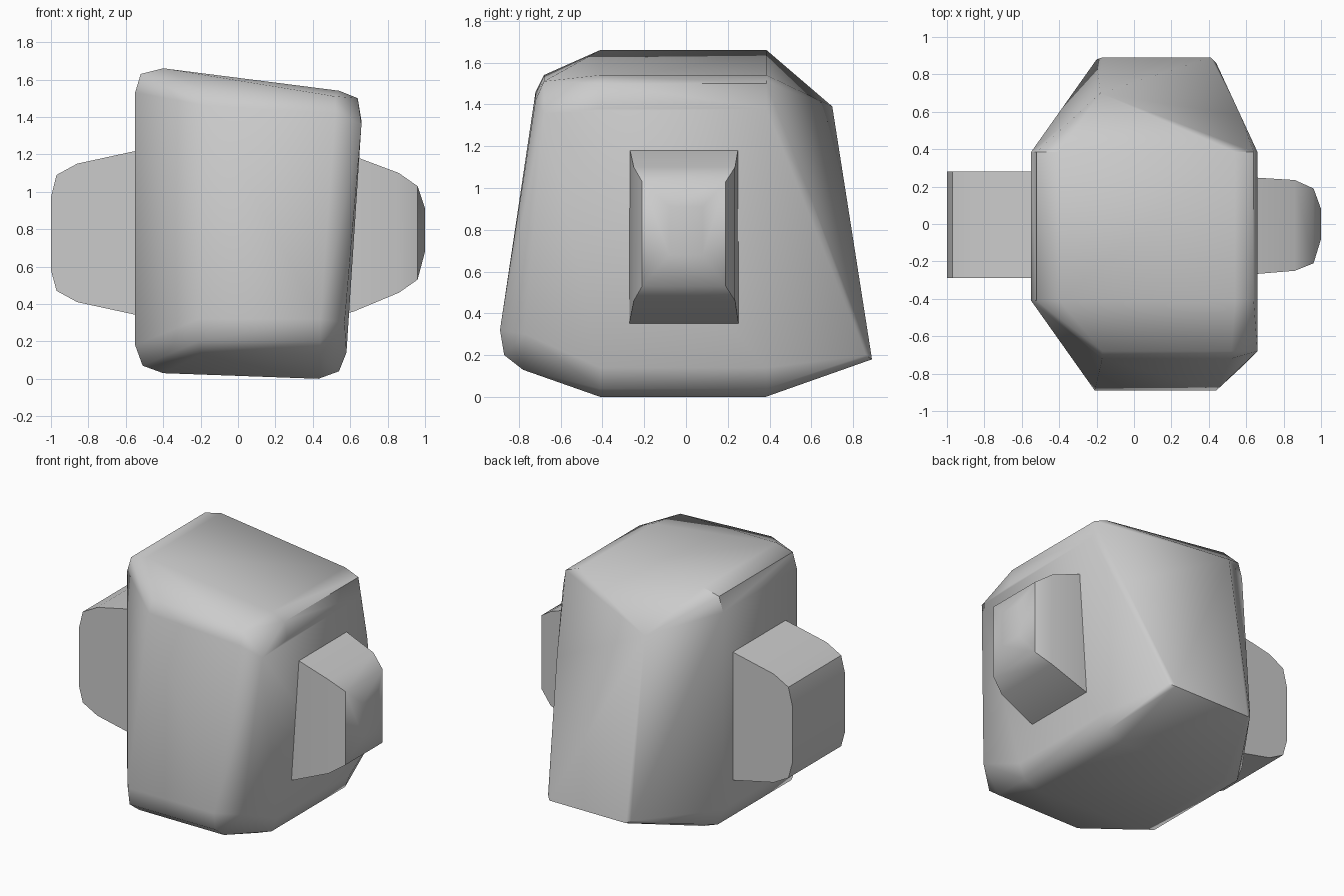
import bpy, bmesh, math

if "Cube" in bpy.data.objects:
    bpy.data.objects.remove(bpy.data.objects["Cube"])


def hull(name, points, angle=40):
    """Convex solid wrapped round a few guide points."""
    bm = bmesh.new()
    for p in points:
        bm.verts.new(p)
    res = bmesh.ops.convex_hull(bm, input=bm.verts[:])
    loose = [v for v in bm.verts if not v.link_faces]
    bmesh.ops.delete(bm, geom=loose, context='VERTS')
    bmesh.ops.recalc_face_normals(bm, faces=bm.faces[:])
    me = bpy.data.meshes.new(name)
    bm.to_mesh(me)
    bm.free()
    ob = bpy.data.objects.new(name, me)
    bpy.context.collection.objects.link(ob)
    bpy.ops.object.select_all(action='DESELECT')
    ob.select_set(True)
    bpy.context.view_layer.objects.active = ob
    bpy.ops.object.shade_smooth_by_angle(angle=math.radians(angle))
    return ob


def extrude_y(profile, y0, y1):
    return [(x, y, z) for x, z in profile for y in (y0, y1)]


# Body: middle section with rounded corners
section = [(-0.55, 0.18), (-0.51, 0.07), (-0.40, 0.03), (0.43, 0.005),
           (0.54, 0.04), (0.58, 0.14), (0.66, 1.38), (0.64, 1.50),
           (0.54, 1.54), (-0.40, 1.66), (-0.52, 1.63), (-0.55, 1.53)]
body = extrude_y(section, -0.41, 0.385)
body += [(0.43, -0.41, 0), (0.43, 0.38, 0)]

# Body: leaning front panel, left and right edge of each row
for xl, xr, y, zl, zr in [(-0.20, 0.44, -0.78, 0.13, 0.13),
                          (-0.21, 0.44, -0.87, 0.20, 0.20),
                          (-0.21, 0.44, -0.89, 0.32, 0.32),
                          (-0.17, 0.52, -0.72, 1.46, 1.42),
                          (-0.17, 0.52, -0.68, 1.54, 1.51)]:
    body += [(xl, y, zl), (xr, y, zr)]
body += [(0.66, -0.68, 1.36), (0.57, -0.77, 0.30)]

# Body: back panel with the upper right corner cut away
body += [(-0.20, 0.88, 0.20), (-0.17, 0.89, 0.18), (0.41, 0.89, 0.18),
         (0.44, 0.86, 0.20), (-0.18, 0.70, 1.39), (0.57, 0.58, 1.0)]
hull("body", body, 45)

# Left side block: rounded profile, full width
left = [(-0.40, 0.31), (-0.86, 0.41), (-0.97, 0.47), (-1.0, 0.58),
        (-1.0, 0.97), (-0.97, 1.09), (-0.86, 1.15), (-0.40, 1.25)]
hull("left_side_block", extrude_y(left, -0.29, 0.28), 45)

# Right side block: rectangles tapering outward
right = []
for x, y0, y1, z0, z1 in [(0.45, -0.275, 0.255, 0.31, 1.25),
                          (0.62, -0.27, 0.25, 0.36, 1.19),
                          (0.86, -0.25, 0.235, 0.46, 1.10),
                          (0.96, -0.21, 0.19, 0.53, 1.03),
                          (1.0, -0.08, 0.08, 0.68, 0.91)]:
    right += [(x, y, z) for y in (y0, y1) for z in (z0, z1)]
hull("right_side_block", right, 45)
